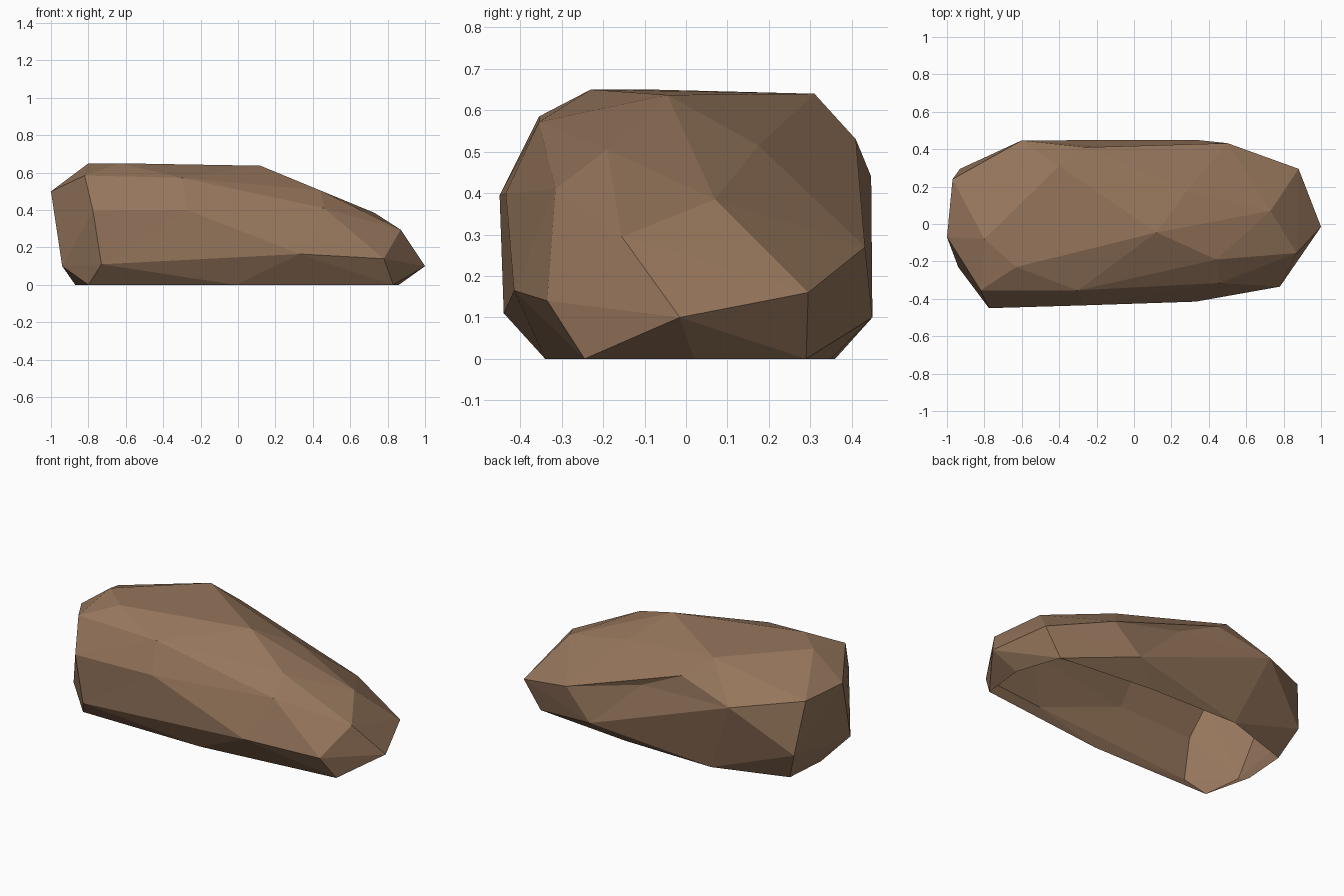
import bpy, bmesh
from mathutils import Vector
from mathutils.geometry import intersect_ray_tri

if "Cube" in bpy.data.objects:
    bpy.data.objects.remove(bpy.data.objects["Cube"])

# chiselled corners of the boulder, grouped by side
TOP = [(-.8, -.08, .65), (-.63, -.23, .65), (.12, -.045, .637), (-.4, .31, .64),
       (.28, .175, .515), (.73, .07, .385), (.44, -.19, .505)]
FRONT = [(.33, -.415, .165), (-.3, -.355, .572), (-.82, -.355, .585), (-.775, -.45, .395),
         (-.73, -.44, .11), (-.27, -.435, .4), (.46, -.315, .41), (.78, -.335, .14)]
BACK = [(-.6, .447, .44), (-.26, .41, .53), (.01, .405, .4), (.5, .432, .27), (.33, .45, .1)]
ENDS = [(-1, -.07, .5), (-.94, -.23, .1), (-.97, .24, .5), (-.93, .295, .18),
        (.87, -.155, .295), (1, -.015, .1), (.88, .295, .16)]
# outline where the boulder meets the ground
BASE = [(.83, -.245), (.86, .02), (.77, .29), (.16, .35), (-.42, .36),
        (-.85, .22), (-.87, -.05), (-.8, -.34), (-.01, -.34)]

points = [Vector(p) for p in TOP + FRONT + BACK + ENDS] + [Vector((x, y, 0)) for x, y in BASE]

# outer shell: convex hull of the corners
bm = bmesh.new()
for p in points:
    bm.verts.new(p)
bmesh.ops.convex_hull(bm, input=bm.verts[:], use_existing_faces=False)
bmesh.ops.triangulate(bm, faces=bm.faces[:])

# slight dents: corners inside the hull are pushed into the facet above them
loose = [v for v in bm.verts if not v.link_faces]
dents = [v.co.copy() for v in loose]
bmesh.ops.delete(bm, geom=loose, context='VERTS')
used = {tuple(round(c, 4) for c in v.co) for v in bm.verts}
dents = [p for p in points if tuple(round(c, 4) for c in p) not in used]
for p in dents:
    origin = Vector((p.x * .6, 0, .25))
    for f in bm.faces[:]:
        if intersect_ray_tri(*[v.co for v in f.verts], p - origin, origin, True):
            bmesh.ops.poke(bm, faces=[f])['verts'][0].co = p
            break

# flip the edges beside each dent where this follows the surface better
dent_edges = [e for e in bm.edges if e.calc_length() > 1.1 and
              all(v.co.z > .01 for v in e.verts)]
if dents and dent_edges:
    bmesh.ops.beautify_fill(bm, faces=list({f for e in dent_edges for f in e.link_faces}),
                            edges=dent_edges)

# underside is open
bmesh.ops.recalc_face_normals(bm, faces=bm.faces[:])
under = [f for f in bm.faces if all(v.co.z < .001 for v in f.verts)]
bmesh.ops.delete(bm, geom=under, context='FACES')

mesh = bpy.data.meshes.new("boulder")
bm.to_mesh(mesh)
bm.free()
stone = bpy.data.materials.new("brown_stone")
stone.diffuse_color = (.305, .181, .107, 1)
stone.use_nodes = True
stone.node_tree.nodes["Principled BSDF"].inputs["Base Color"].default_value = stone.diffuse_color
mesh.materials.append(stone)
bpy.context.collection.objects.link(bpy.data.objects.new("boulder", mesh))
